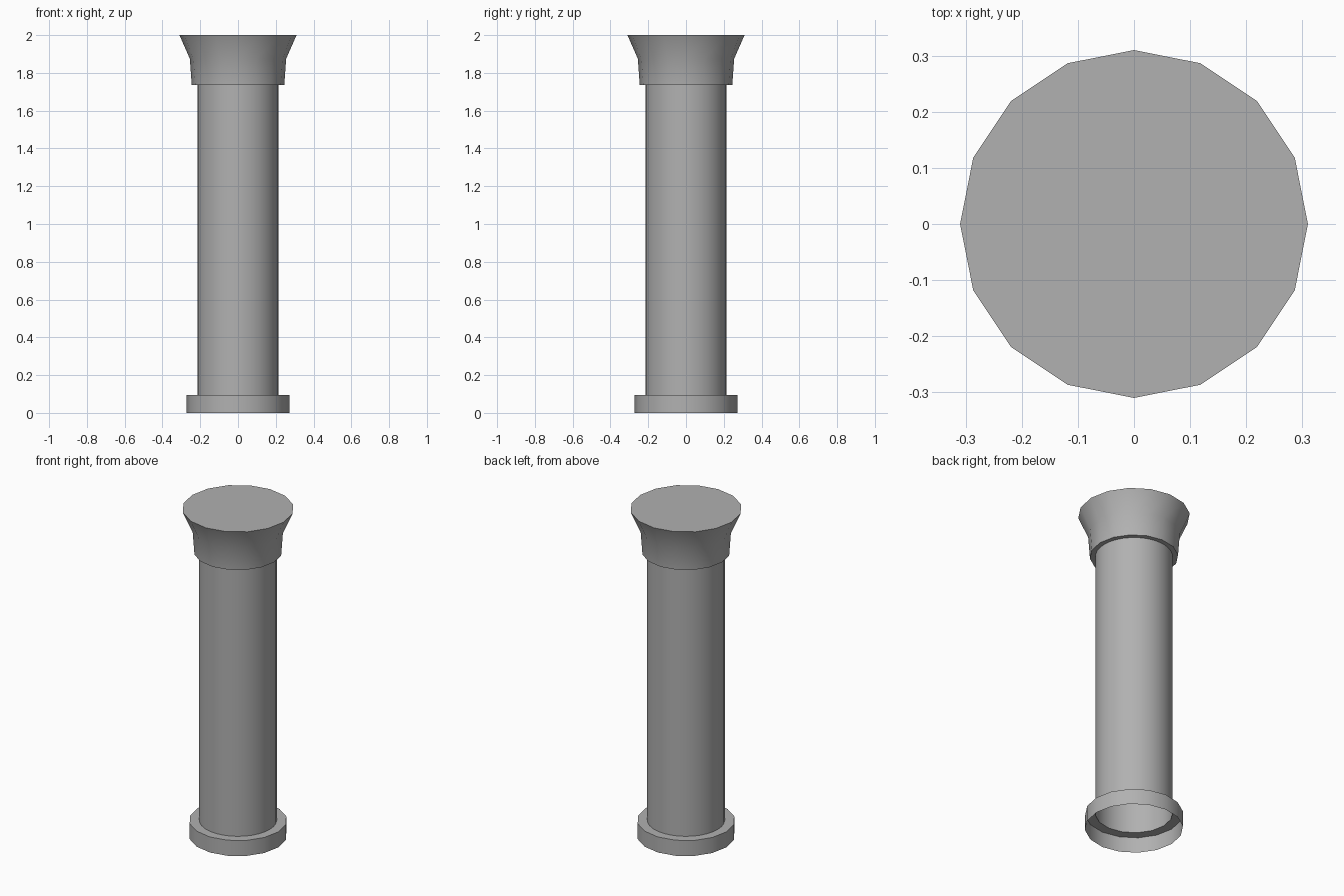
import bpy, bmesh
from math import cos, sin, tau, radians

if "Cube" in bpy.data.objects:
    bpy.data.objects.remove(bpy.data.objects["Cube"])

# Dark grey stone
stone = bpy.data.materials.new("stone")
stone.diffuse_color = (0.44, 0.44, 0.44, 1)
stone.use_nodes = True
stone.node_tree.nodes["Principled BSDF"].inputs["Base Color"].default_value = stone.diffuse_color


def lathe(name, profile, sides=16, cap_top=False):
    """Revolve (radius, z) points into an open shell."""
    bm = bmesh.new()
    rings = [[bm.verts.new((r * cos(tau * i / sides), r * sin(tau * i / sides), z))
              for i in range(sides)] for r, z in profile]
    for low, high in zip(rings, rings[1:]):
        for i in range(sides):
            j = (i + 1) % sides
            bm.faces.new((low[i], low[j], high[j], high[i]))
    if cap_top:
        bm.faces.new(rings[-1])
    mesh = bpy.data.meshes.new(name)
    bm.to_mesh(mesh)
    bm.free()
    mesh.materials.append(stone)
    obj = bpy.data.objects.new(name, mesh)
    bpy.context.collection.objects.link(obj)
    bpy.ops.object.select_all(action='DESELECT')
    obj.select_set(True)
    bpy.context.view_layer.objects.active = obj
    bpy.ops.object.shade_smooth_by_angle(angle=radians(30))
    return obj


# Base collar, open underneath, with a ledge in to the shaft
lathe("base", [(0.272, 0), (0.272, 0.095), (0.215, 0.095)])

# Hollow shaft, rounder than its ends
lathe("shaft", [(0.215, 0.095), (0.215, 1.737)], sides=32)

# Flared capital with underside ledge and flat top
lathe("capital", [(0.215, 1.737), (0.245, 1.737), (0.255, 1.875), (0.31, 2.0)], cap_top=True)
